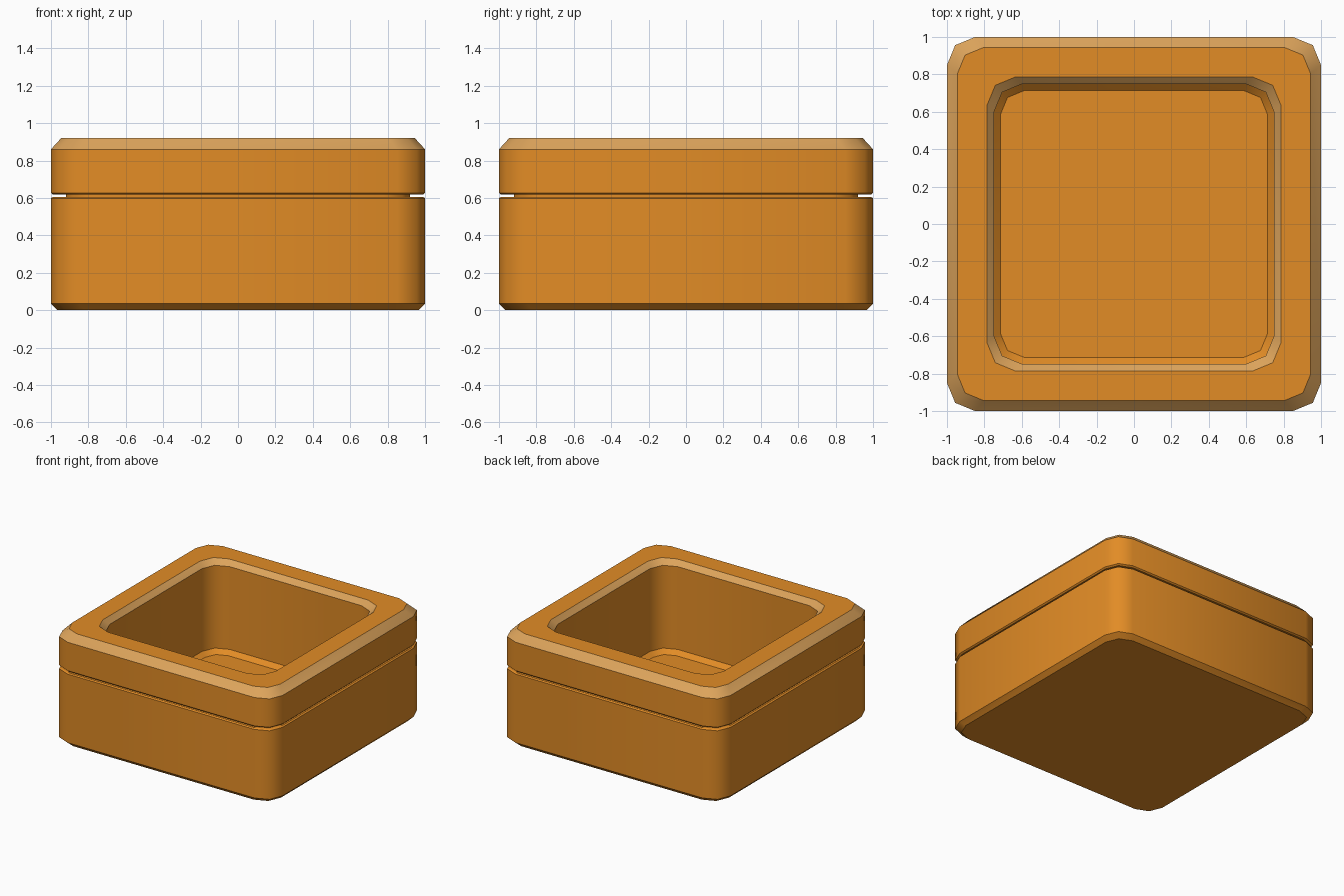
import bpy, math

if "Cube" in bpy.data.objects:
    bpy.data.objects.remove(bpy.data.objects["Cube"])


def material(name, color):
    m = bpy.data.materials.new(name)
    m.diffuse_color = (*color, 1)
    m.use_nodes = True
    m.node_tree.nodes["Principled BSDF"].inputs["Base Color"].default_value = m.diffuse_color
    return m


orange = material("warm_orange", (0.76, 0.262, 0.019))
tan = material("pale_tan", (0.72, 0.37, 0.105))


def ring(half, radius, z):
    """Rounded square outline, two segments per corner, anticlockwise."""
    pts = []
    c = half - radius
    for q in range(4):
        sx, sy = ((1, 1), (-1, 1), (-1, -1), (1, -1))[q]
        for s in range(3):
            a = math.pi / 2 * q + math.pi / 4 * s
            pts.append((sx * c + radius * math.cos(a), sy * c + radius * math.sin(a), z))
    return pts


def loft(name, rings, tan_bands=(), caps=False):
    """Skin the rings in order; ring edges stay sharp, corners are smooth."""
    n = 12
    verts = [p for r in rings for p in ring(*r)]
    faces, mats = [], []
    for k in range(len(rings) - 1):
        for i in range(n):
            j = (i + 1) % n
            faces.append((k * n + i, k * n + j, (k + 1) * n + j, (k + 1) * n + i))
            mats.append(1 if k in tan_bands else 0)
    if caps:
        last = (len(rings) - 1) * n
        faces.append(tuple(reversed(range(n))))
        faces.append(tuple(range(last, last + n)))
        mats += [0, 0]
    mesh = bpy.data.meshes.new(name)
    mesh.from_pydata(verts, [], faces)
    mesh.materials.append(orange)
    mesh.materials.append(tan)
    for f, m in zip(mesh.polygons, mats):
        f.material_index = m
        f.use_smooth = True
    for e in mesh.edges:
        a, b = e.vertices
        e.use_edge_sharp = a // n == b // n
    mesh.update()
    ob = bpy.data.objects.new(name, mesh)
    bpy.context.collection.objects.link(ob)
    return ob


# Lower body: chamfered foot, straight wall, recessed neck, cavity with chamfered floor
loft("box_body", [
    (0.965, 0.145, 0.0),
    (1.0, 0.15, 0.035),
    (1.0, 0.15, 0.598),
    (0.99, 0.15, 0.606),
    (0.92, 0.14, 0.606),
    (0.92, 0.14, 0.617),
    (0.748, 0.148, 0.617),
    (0.748, 0.148, 0.20),
    (0.713, 0.125, 0.165),
], caps=True)

# Upper rim: separated by the groove, pale chamfers outside and inside
loft("upper_rim", [
    (0.92, 0.14, 0.617),
    (0.99, 0.15, 0.617),
    (1.0, 0.15, 0.627),
    (1.0, 0.15, 0.86),
    (0.945, 0.143, 0.92),
    (0.787, 0.155, 0.92),
    (0.748, 0.148, 0.88),
    (0.748, 0.148, 0.617),
], tan_bands=(3, 5))
